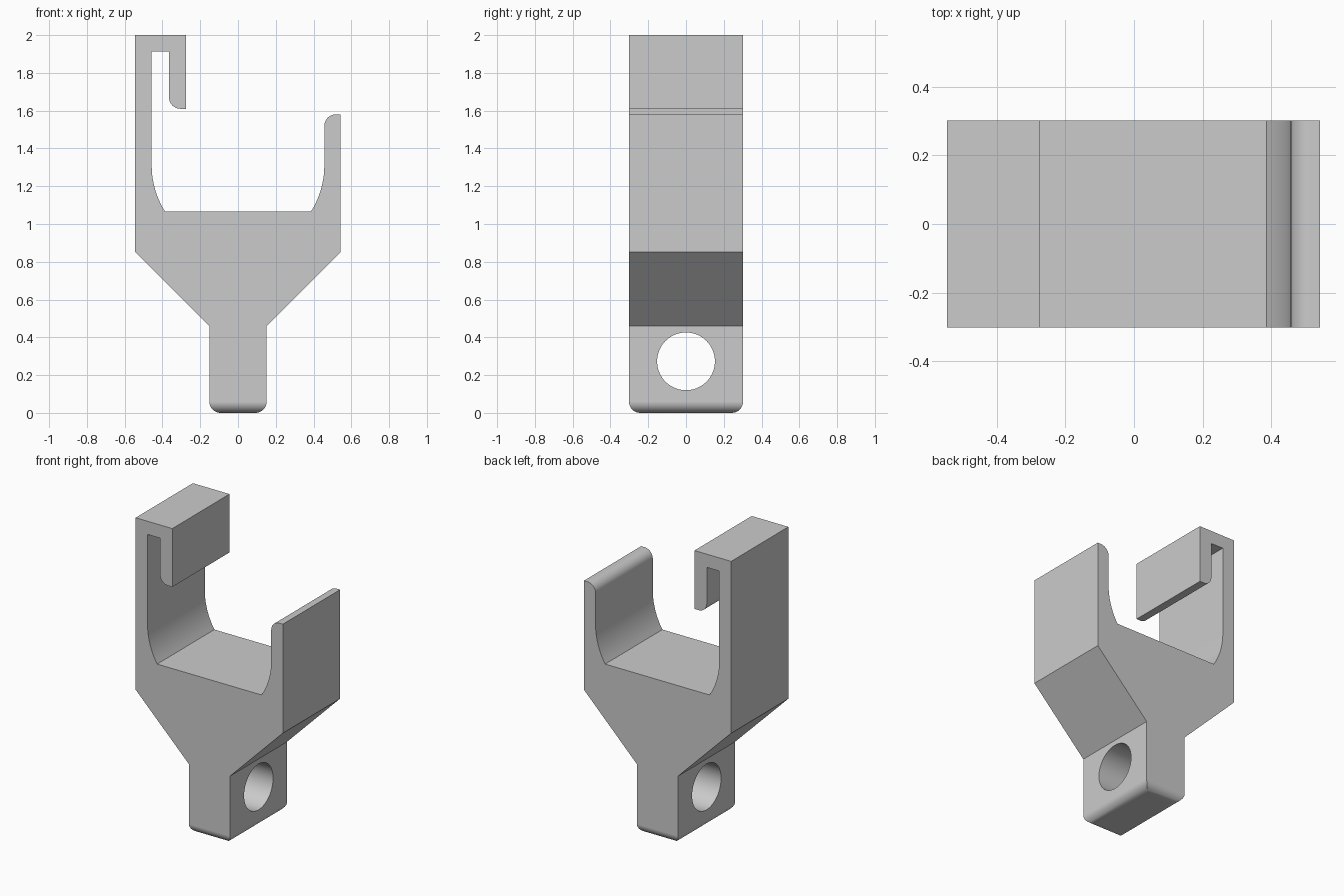
import bpy, bmesh
from math import cos, sin, radians, pi, asin, degrees

cube = bpy.data.objects.get("Cube")
if cube:
    bpy.data.objects.remove(cube, do_unlink=True)

HALF_DEPTH = 0.302
ROUND = 0.06

grey = bpy.data.materials.new("plain grey")
grey.use_nodes = True
grey.diffuse_color = (0.6, 0.6, 0.6, 1)
grey.node_tree.nodes["Principled BSDF"].inputs["Base Color"].default_value = (0.6, 0.6, 0.6, 1)


def arc(cx, cz, r, start, end, steps=10):
    """Points on a circle in the xz plane, angles in degrees."""
    angles = [radians(start + (end - start) * i / steps) for i in range(steps + 1)]
    return [(cx + r * cos(a), cz + r * sin(a)) for a in angles]


# Cradle walls curve in towards the flat floor on one shared circle
cradle_r, cradle_z, floor_z = 0.457, 1.31, 1.065
sweep = degrees(asin((cradle_z - floor_z) / cradle_r))

# Outline: stem, flared body, short arm, cradle, tall arm with hook
outline = [(-0.152, 0), (0.152, 0), (0.152, 0.46), (0.543, 0.852), (0.543, 1.58)]
outline += arc(0.457 + ROUND, 1.58 - ROUND, ROUND, 90, 180)
outline += arc(0, cradle_z, cradle_r, 0, -sweep)
outline += arc(0, cradle_z, cradle_r, 180 + sweep, 180)
outline += [(-0.457, 1.912), (-0.365, 1.912)]
outline += arc(-0.365 + ROUND, 1.61 + ROUND, ROUND, 180, 270)
outline += [(-0.274, 1.61), (-0.274, 2), (-0.545, 2), (-0.545, 0.852), (-0.152, 0.46)]

bm = bmesh.new()
face = bm.faces.new([bm.verts.new((x, -HALF_DEPTH, z)) for x, z in outline])
extruded = bmesh.ops.extrude_face_region(bm, geom=[face])
moved = [v for v in extruded["geom"] if isinstance(v, bmesh.types.BMVert)]
bmesh.ops.translate(bm, verts=moved, vec=(0, 2 * HALF_DEPTH, 0))
bmesh.ops.recalc_face_normals(bm, faces=bm.faces)

# Rounded rim around the foot of the stem
foot = [e for e in bm.edges if all(v.co.z < 0.001 for v in e.verts)]
bmesh.ops.bevel(bm, geom=foot, offset=ROUND, segments=8, profile=0.5, affect='EDGES')

mesh = bpy.data.meshes.new("hook_bracket")
bm.to_mesh(mesh)
bm.free()
bracket = bpy.data.objects.new("hook_bracket", mesh)
bpy.context.collection.objects.link(bracket)
mesh.materials.append(grey)

# Round hole through the stem
bpy.ops.mesh.primitive_cylinder_add(vertices=64, radius=0.153, depth=1,
                                    location=(0, 0, 0.273), rotation=(0, pi / 2, 0))
cutter = bpy.context.object
cutter.name = "stem_hole_cutter"
cutter.hide_render = True
cutter.data.materials.append(grey)
hole = bracket.modifiers.new("stem_hole", 'BOOLEAN')
hole.operation = 'DIFFERENCE'
hole.solver = 'EXACT'
hole.object = cutter

bpy.ops.object.select_all(action='DESELECT')
bracket.select_set(True)
bpy.context.view_layer.objects.active = bracket
bpy.ops.object.modifier_apply(modifier=hole.name)
bpy.data.objects.remove(cutter, do_unlink=True)

# Smooth curves, crisp corners, flat large faces
bpy.ops.object.shade_smooth_by_angle(angle=radians(30))
weighted = bracket.modifiers.new("flat_faces", 'WEIGHTED_NORMAL')
weighted.keep_sharp = True
